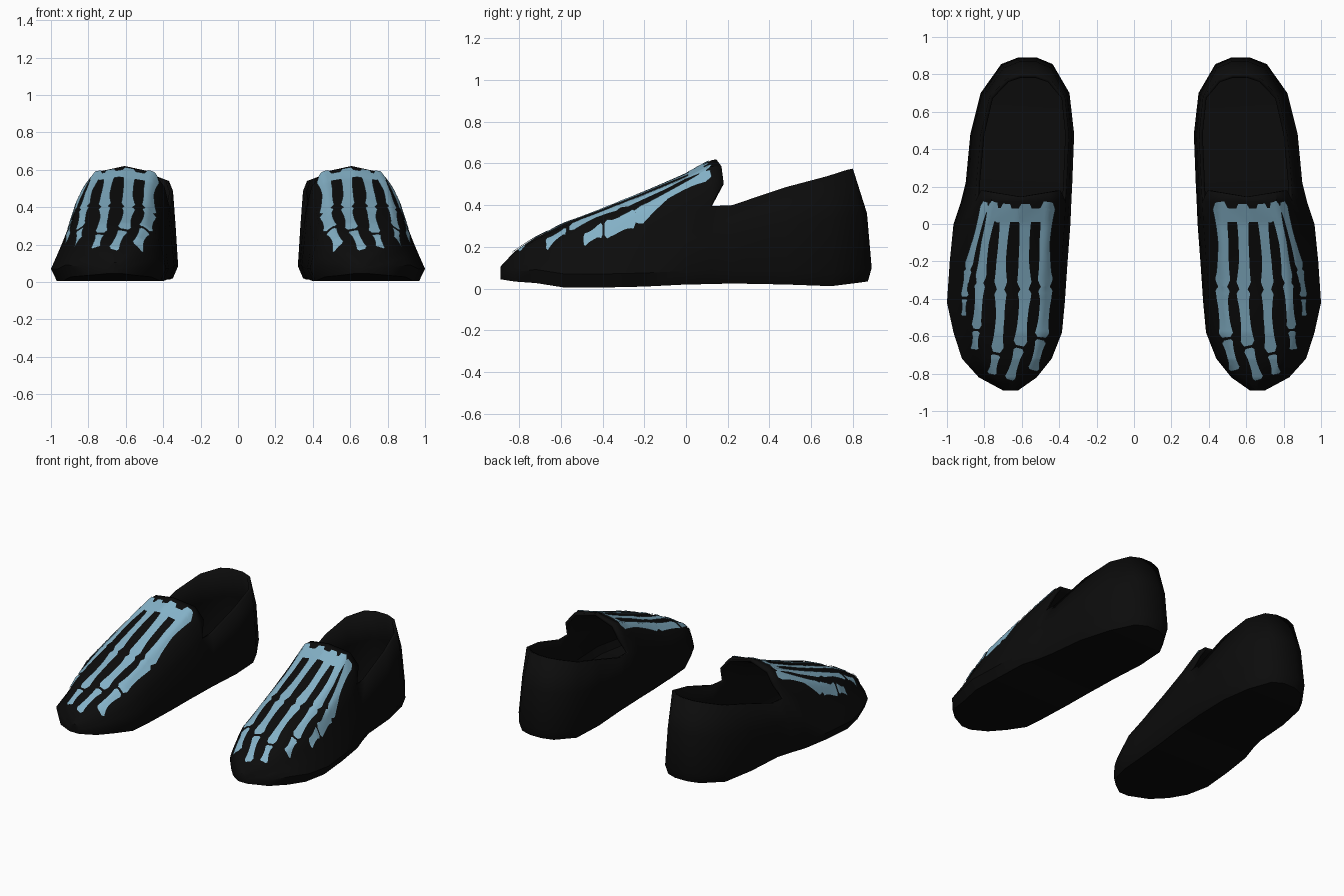
import bpy
import bmesh
from mathutils import Vector
from mathutils.bvhtree import BVHTree

if "Cube" in bpy.data.objects:
    bpy.data.objects.remove(bpy.data.objects["Cube"], do_unlink=True)


def make_material(name, rgb):
    mat = bpy.data.materials.new(name)
    mat.use_nodes = True
    mat.diffuse_color = (*rgb, 1)
    bsdf = mat.node_tree.nodes["Principled BSDF"]
    bsdf.inputs["Base Color"].default_value = (*rgb, 1)
    bsdf.inputs["Roughness"].default_value = 0.9
    return mat


def make_object(name, bm, mat, thickness=0.0):
    """Turn a bmesh into a smooth object mirrored into a pair."""
    mesh = bpy.data.meshes.new(name)
    bm.to_mesh(mesh)
    bm.free()
    mesh.materials.append(mat)
    obj = bpy.data.objects.new(name, mesh)
    bpy.context.collection.objects.link(obj)
    bpy.ops.object.select_all(action="DESELECT")
    obj.select_set(True)
    bpy.context.view_layer.objects.active = obj
    bpy.ops.object.shade_smooth_by_angle(angle=0.7)
    if thickness:
        shell = obj.modifiers.new("shell", "SOLIDIFY")
        shell.thickness = thickness
        shell.offset = -1
    pair = obj.modifiers.new("pair", "MIRROR")
    pair.use_mirror_merge = False


black = make_material("black fabric", (0.0035, 0.0035, 0.0035))
blue = make_material("pale blue", (0.23, 0.44, 0.57))

# Cross-sections: y, inner x, outer x, bottom z, top z
front_sections = [
    (-0.89, 0.62, 0.70, 0.045, 0.105),
    (-0.82, 0.52, 0.83, 0.034, 0.18),
    (-0.72, 0.44, 0.92, 0.027, 0.245),
    (-0.58, 0.385, 0.965, 0.005, 0.315),
    (-0.42, 0.37, 1.0, 0.005, 0.375),
    (-0.2, 0.355, 0.985, 0.01, 0.465),
    (0.0, 0.34, 0.965, 0.02, 0.55),
    (0.12, 0.335, 0.925, 0.022, 0.615),
]
# Heel sections add how far the rim leans forward
heel_sections = [
    (0.22, 0.33, 0.90, 0.025, 0.40, 0),
    (0.48, 0.32, 0.875, 0.02, 0.487, 0),
    (0.70, 0.345, 0.82, 0.012, 0.54, 0.02),
    (0.855, 0.435, 0.71, 0.03, 0.57, 0.08),
    (0.89, 0.52, 0.62, 0.035, 0.575, 0.09),
]


def lower_ring(y, xi, xo, zb, rim, lean, out_inset):
    """Open U from the inner rim, under the sole, to the outer rim."""
    w = xo - xi
    si, so = xi + 0.05 * w, xo - out_inset * w
    base = zb + min(0.065, (rim - zb) * 0.5)
    mid = base + (rim - base) * 0.55
    half_in = [(si, y - lean, rim), ((xi + si) / 2, y - lean * 0.25, mid),
               (xi, y, base), (xi + 0.05 * w, y - lean * 0.2, zb)]
    half_out = [(xo - 0.05 * w, y - lean * 0.2, zb), (xo, y, base),
                ((xo + so) / 2, y - lean * 0.25, mid), (so, y - lean, rim)]
    return half_in + half_out


def arch(ring, top):
    """Points over the instep from the outer to the inner shoulder."""
    inner, outer = Vector(ring[0]), Vector(ring[-1])
    crown = inner.lerp(outer, 0.5)
    rise = top - inner.z
    points = []
    for side, steps in ((outer, ((0.12, 0.52), (0.36, 0.87))),
                        (inner, ((0.36, 0.87), (0.12, 0.52)))):
        for across, up in steps:
            p = side.lerp(crown, across)
            points.append((p.x, p.y, inner.z + rise * up))
        if side is outer:
            points.append((crown.x, crown.y, top))
    return points


# Shoe body
bm = bmesh.new()


def add(points):
    return [bm.verts.new(p) for p in points]


def bridge(a, b, closed):
    n = len(a)
    for i in range(n if closed else n - 1):
        j = (i + 1) % n
        bm.faces.new((a[i], a[j], b[j], b[i]))


rings = []
for y, xi, xo, zb, zt in front_sections:
    low = lower_ring(y, xi, xo, zb, zb + (zt - zb) * 0.63, 0, 0.13)
    rings.append(add(low + arch(low, zt)))
for a, b in zip(rings, rings[1:]):
    bridge(a, b, True)
bm.faces.new(rings[0])

# Raised lip at the back of the instep
edge = rings[-1][8:]
lip = add([(v.co.x, v.co.y + dy, v.co.z + dz) for v, dy, dz in
           zip(edge, (0.06, 0.05, 0.025, 0.05, 0.06), (0, 0, 0.005, 0, 0))])
bridge(edge, lip, False)
bm.faces.new((rings[-1][7], edge[0], lip[0]))
bm.faces.new((edge[-1], rings[-1][0], lip[-1]))

# Open heel
previous = rings[-1][:8]
for section in heel_sections:
    ring = add(lower_ring(*section, 0.1))
    bridge(previous, ring, False)
    previous = ring
for i in range(3):
    bm.faces.new((previous[i], previous[i + 1], previous[6 - i], previous[7 - i]))
bmesh.ops.recalc_face_normals(bm, faces=bm.faces)
# Open shell: make sure the sole faces down
sole = min(bm.faces, key=lambda f: f.calc_center_median().z)
if sole.normal.z > 0:
    bmesh.ops.reverse_faces(bm, faces=bm.faces)
surface = BVHTree.FromBMesh(bm)
make_object("slippers", bm, black, 0.02)

# Painted foot bones, laid on the instep as thin sheets
bm = bmesh.new()


def path_point(path, t):
    """Point at fraction t of a path's length."""
    spans = [(b - a).length for a, b in zip(path, path[1:])]
    d = t * sum(spans)
    for a, b, s in zip(path, path[1:], spans):
        if d <= s:
            return a.lerp(b, d / s)
        d -= s
    return path[-1]


def drop(p):
    """Point just above the shoe at p, held to its edge beyond the outline."""
    hit, normal = surface.ray_cast(Vector((p.x, p.y, 2)), Vector((0, 0, -1)))[:2]
    if hit is None:
        hit, normal = surface.find_nearest(Vector((p.x, p.y, 0.2)))[:2]
    return hit + normal * 0.006


def bone(path, t0, t1, width, waist=0.6):
    """A strip with knobbed, rounded ends, dropped onto the shoe."""
    rows, count, across = [], 24, 4
    for i in range(count + 1):
        s = i / count
        t = t0 + (t1 - t0) * s
        centre = path_point(path, t)
        along = path_point(path, min(1, t + 0.02)) - path_point(path, max(0, t - 0.02))
        side = Vector((-along.y, along.x)).normalized()
        swell = waist + (1 - waist) * abs(2 * s - 1) ** 2.5
        tip = min(1, 0.5 + 6 * min(s, 1 - s))
        reach = width * swell * tip
        rows.append(add([drop(centre + side * (k / across - 0.5) * reach)
                         for k in range(across + 1)]))
    for a, b in zip(rows, rows[1:]):
        bridge(a, b, False)


# Each toe: path, width, joint positions along it
toes = [
    ([(0.46, 0.12), (0.48, -0.1), (0.475, -0.4), (0.495, -0.6), (0.54, -0.78)],
     0.09, (0, 0.5, 0.8, 1)),
    ([(0.58, 0.11), (0.59, -0.2), (0.585, -0.4), (0.61, -0.65), (0.665, -0.83)],
     0.09, (0, 0.48, 0.8, 1)),
    ([(0.68, 0.11), (0.71, -0.2), (0.715, -0.5), (0.73, -0.66), (0.76, -0.8)],
     0.08, (0, 0.5, 0.87, 1)),
    ([(0.745, 0.12), (0.795, -0.1), (0.82, -0.3), (0.835, -0.5), (0.85, -0.67)],
     0.065, (0, 0.55, 0.86, 1)),
    ([(0.79, 0.12), (0.84, -0.07), (0.88, -0.22), (0.90, -0.35), (0.905, -0.49)],
     0.05, (0, 0.6, 0.84, 1)),
]
for points, width, joints in toes:
    path = [Vector(p) for p in points]
    for n, (a, b) in enumerate(zip(joints, joints[1:])):
        start_gap = 0.015 if n == 2 else 0
        bone(path, a + start_gap, b, width * (1, 0.95, 0.75)[n])

# Ankle band joining the toe bones
bone([Vector((0.44, 0.05)), Vector((0.76, 0.05))], 0, 1, 0.08, 0.9)
for f in bm.faces:
    f.normal_update()
    if f.normal.z < 0:
        f.normal_flip()
make_object("painted_foot_bones", bm, blue)
